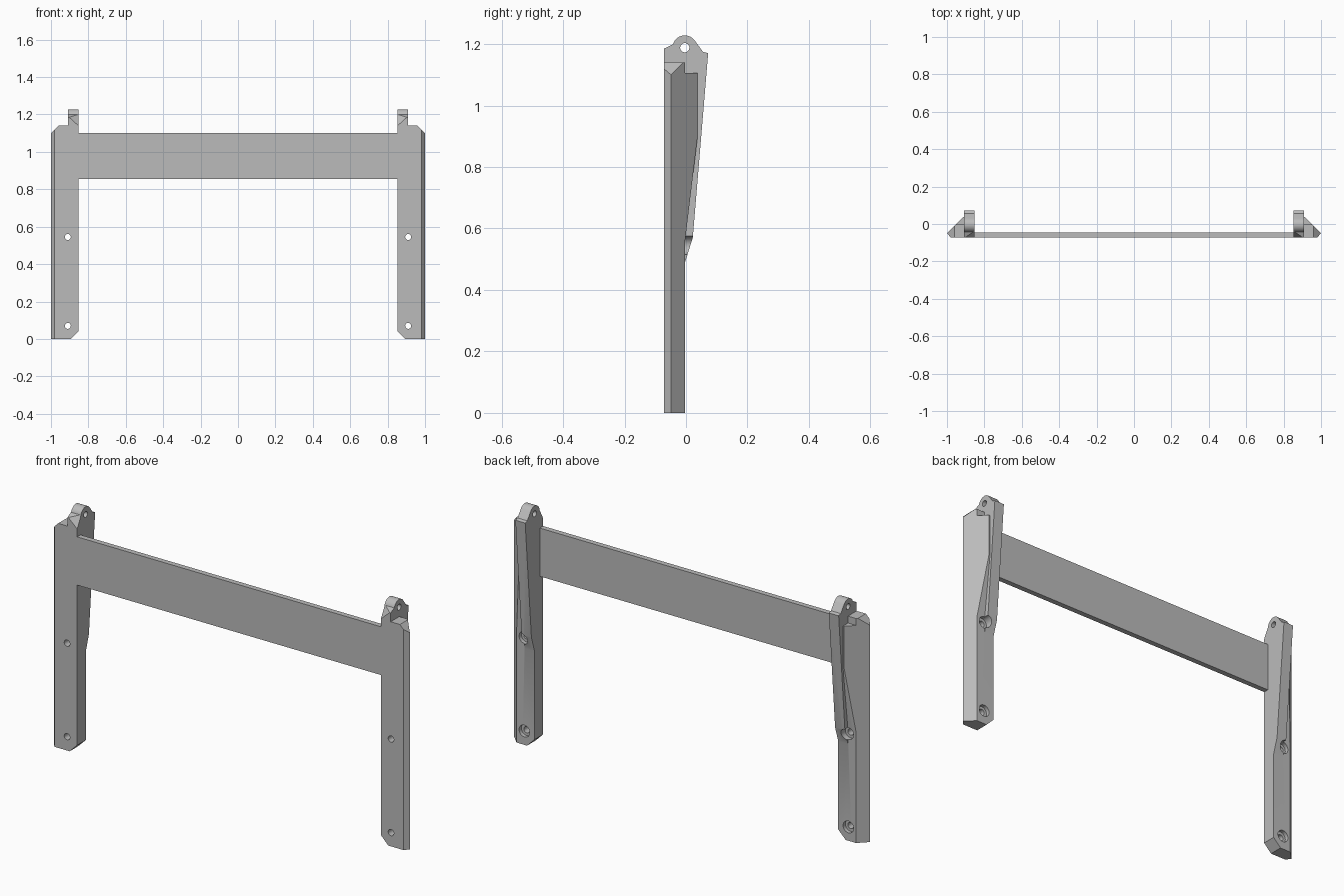
import bpy, bmesh, math
from mathutils import Vector

if "Cube" in bpy.data.objects:
    bpy.data.objects.remove(bpy.data.objects["Cube"], do_unlink=True)

grey = bpy.data.materials.new("plain_grey")
grey.use_nodes = True
GREY = (0.5, 0.5, 0.5, 1)
grey.diffuse_color = GREY
grey.node_tree.nodes["Principled BSDF"].inputs["Base Color"].default_value = GREY

INNER, OUTER, LUG_X = 0.853, 1.0, 0.908
FRONT, EDGE, BACK = -0.072, -0.049, -0.003


def add_object(name, bm):
    bmesh.ops.recalc_face_normals(bm, faces=bm.faces)
    mesh = bpy.data.meshes.new(name)
    bm.to_mesh(mesh)
    bm.free()
    mesh.materials.append(grey)
    obj = bpy.data.objects.new(name, mesh)
    bpy.context.collection.objects.link(obj)
    return obj


def extrude(name, points, place, start, end):
    """Extrude a flat profile; place(u, v, t) gives its 3D position."""
    bm = bmesh.new()
    face = bm.faces.new([bm.verts.new(place(u, v, start)) for u, v in points])
    move = Vector(place(0, 0, end)) - Vector(place(0, 0, start))
    new = bmesh.ops.extrude_face_region(bm, geom=[face])["geom"]
    bmesh.ops.translate(bm, vec=move,
                        verts=[g for g in new if isinstance(g, bmesh.types.BMVert)])
    return add_object(name, bm)


def along_x(y, z, t): return (t, y, z)
def along_y(x, z, t): return (x, t, z)
def along_z(x, y, t): return (x, y, t)


def arc(cu, cv, r, a0=0, a1=360, n=24):
    full = a1 - a0 == 360
    steps = n if full else n + 1
    return [(cu + r * math.cos(math.radians(a0 + (a1 - a0) * i / n)),
             cv + r * math.sin(math.radians(a0 + (a1 - a0) * i / n)))
            for i in range(steps)]


def cut_plane(obj, point, normal):
    """Slice away everything on the normal's side and cap the cut."""
    bm = bmesh.new()
    bm.from_mesh(obj.data)
    cut = bmesh.ops.bisect_plane(bm, geom=bm.verts[:] + bm.edges[:] + bm.faces[:],
                                 plane_co=point, plane_no=normal, clear_outer=True)
    bmesh.ops.holes_fill(bm, edges=[e for e in cut["geom_cut"]
                                    if isinstance(e, bmesh.types.BMEdge)])
    bmesh.ops.recalc_face_normals(bm, faces=bm.faces)
    bm.to_mesh(obj.data)
    bm.free()


def combine(obj, others, operation):
    for other in others:
        mod = obj.modifiers.new(operation.lower(), "BOOLEAN")
        mod.operation, mod.solver, mod.object = operation, "EXACT", other
    graph = bpy.context.evaluated_depsgraph_get()
    mesh = bpy.data.meshes.new_from_object(obj.evaluated_get(graph))
    obj.modifiers.clear()
    obj.data = mesh
    for other in others:
        bpy.data.objects.remove(other, do_unlink=True)


# Upright post with bevelled outer side, top and foot
post = extrude("left_upright", [
    (INNER, FRONT), (0.98, FRONT), (OUTER, EDGE),
    (OUTER + EDGE - BACK, BACK), (INNER, BACK)], along_z, 0, 1.14)
cut_plane(post, (0.96, 0, 1.14), (1, 0, 1))
cut_plane(post, (0.895, 0, 0), (-1, 0, -1))

# Ridge that carries the slanted outer side back to the arm
ridge = extrude("ridge", [
    (0.88, -0.03), (OUTER + EDGE + 0.03, -0.03), (0.914, 0.037), (0.88, 0.037)],
    along_z, 0.5, 1.105)
cut_plane(ridge, (0, BACK, 0.56), (0, 1, -0.12))

# Inner arm leaning back, ending in a rounded lug
LUG_Y, LUG_Z, LUG_R = -0.004, 1.188, 0.04
arm = extrude("arm", [
    (-0.05, 0.49), (BACK, 0.49), (0.022, 0.57), (0.072, 1.17), (0.055, 1.175)]
    + arc(LUG_Y, LUG_Z, LUG_R, 35, 180, 16) + [(-0.05, 1.12)],
    along_x, INNER, LUG_X)

# Gusset bracing the front of the lug
gusset = extrude("gusset", [
    (FRONT, 1.09), (FRONT, 1.185), (-0.04, 1.2), (-0.03, 1.09)],
    along_x, INNER, LUG_X)
cut_plane(gusset, (INNER, FRONT, 1.14), (-0.5, -1, 0.55))

combine(post, [ridge, arm, gusset], "UNION")

# Screw holes with counterbores, and the lug pin hole
cutters = [extrude("pin_hole", arc(LUG_Y, LUG_Z, 0.015), along_x, 0.8, 1.05)]
for z in (0.07, 0.545):
    cutters.append(extrude("screw_hole", arc(0.91, z, 0.016), along_y, -0.2, 0.2))
    cutters.append(extrude("counterbore", arc(0.91, z, 0.03), along_y, -0.022, 0.2))
combine(post, cutters, "DIFFERENCE")

# Opposite upright
bm = bmesh.new()
bm.from_mesh(post.data)
bmesh.ops.scale(bm, vec=(-1, 1, 1), verts=bm.verts)
bmesh.ops.reverse_faces(bm, faces=bm.faces)
twin = add_object("right_upright", bm)

# Flat crossbar flush with the fronts of the uprights
bar = extrude("crossbar", [
    (-INNER, 0.855), (INNER, 0.855), (INNER, 1.1), (-INNER, 1.1)],
    along_y, FRONT, -0.045)

# Smooth only the rounded lug and the holes
for obj in (post, twin):
    bpy.ops.object.select_all(action="DESELECT")
    obj.select_set(True)
    bpy.context.view_layer.objects.active = obj
    bpy.ops.object.shade_smooth_by_angle(angle=math.radians(20))
